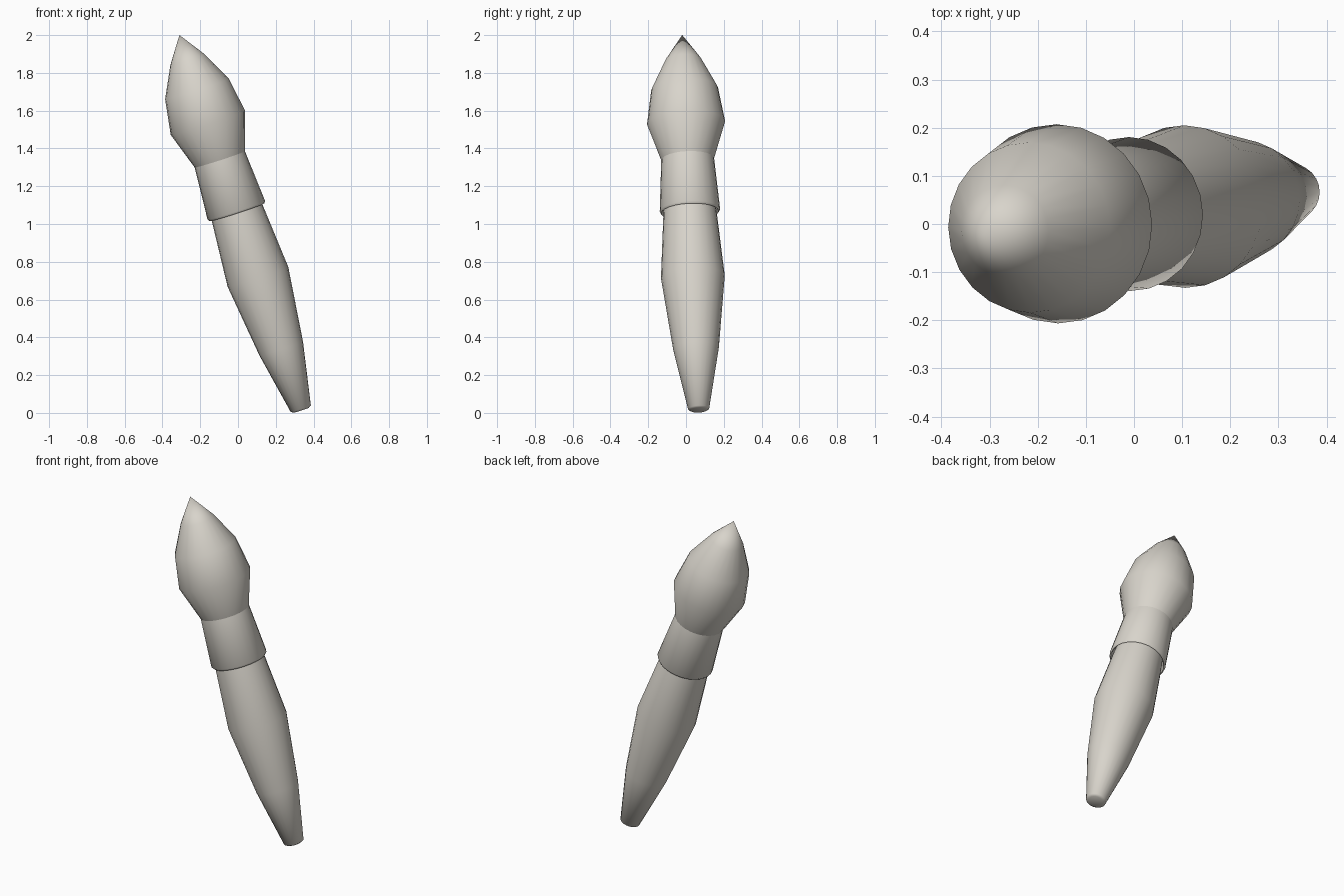
import bpy
import bmesh
import math
from mathutils import Vector

cube = bpy.data.objects.get("Cube")
if cube:
    bpy.data.objects.remove(cube, do_unlink=True)

SEGMENTS = 24
BASE = Vector((0.333, 0.067, 0.02))
TIP = Vector((-0.31, -0.02, 2.0))
TILT = Vector((0, 0, 1)).rotation_difference(TIP - BASE)

# One warm grey for the whole brush
grey = bpy.data.materials.new("warm_grey")
grey.use_nodes = True
colour = (0.69, 0.66, 0.60, 1)
grey.diffuse_color = colour
grey.node_tree.nodes["Principled BSDF"].inputs["Base Color"].default_value = colour


def lathe(name, profile, smooth_angle, cap_start=False):
    """Turn (radius, distance along the axis) points around the tilted brush axis."""
    bm = bmesh.new()
    rings = []
    for radius, along in profile:
        if radius == 0:
            rings.append([bm.verts.new((0, 0, along))])
            continue
        rings.append([
            bm.verts.new((radius * math.cos(a), radius * math.sin(a), along))
            for a in (math.tau * i / SEGMENTS for i in range(SEGMENTS))])
    for low, high in zip(rings, rings[1:]):
        for i in range(SEGMENTS):
            j = (i + 1) % SEGMENTS
            if len(high) == 1:
                bm.faces.new((low[i], low[j], high[0]))
            else:
                bm.faces.new((low[i], low[j], high[j], high[i]))
    if cap_start:
        bm.faces.new(rings[0][::-1])
    mesh = bpy.data.meshes.new(name)
    bm.to_mesh(mesh)
    bm.free()
    mesh.materials.append(grey)
    obj = bpy.data.objects.new(name, mesh)
    bpy.context.collection.objects.link(obj)
    obj.location = BASE
    obj.rotation_mode = 'QUATERNION'
    obj.rotation_quaternion = TILT
    bpy.ops.object.select_all(action='DESELECT')
    obj.select_set(True)
    bpy.context.view_layer.objects.active = obj
    bpy.ops.object.shade_smooth_by_angle(angle=math.radians(smooth_angle))
    return obj


# Tapered handle with a softly rounded end
lathe("handle", [(0.042, -0.006), (0.056, 0.002), (0.121, 0.337),
                 (0.169, 0.737), (0.141, 1.095), (0.132, 1.17)], 85, cap_start=True)

# Ferrule: inner wall, rolled lip and outer sleeve
lathe("ferrule", [(0.131, 1.16), (0.146, 1.105), (0.152, 1.097),
                  (0.16, 1.108), (0.14, 1.392)], 50)

# Pointed bristle head
lathe("bristles", [(0.14, 1.392), (0.207, 1.595), (0.177, 1.784),
                   (0.095, 1.947), (0, 2.084)], 60)
